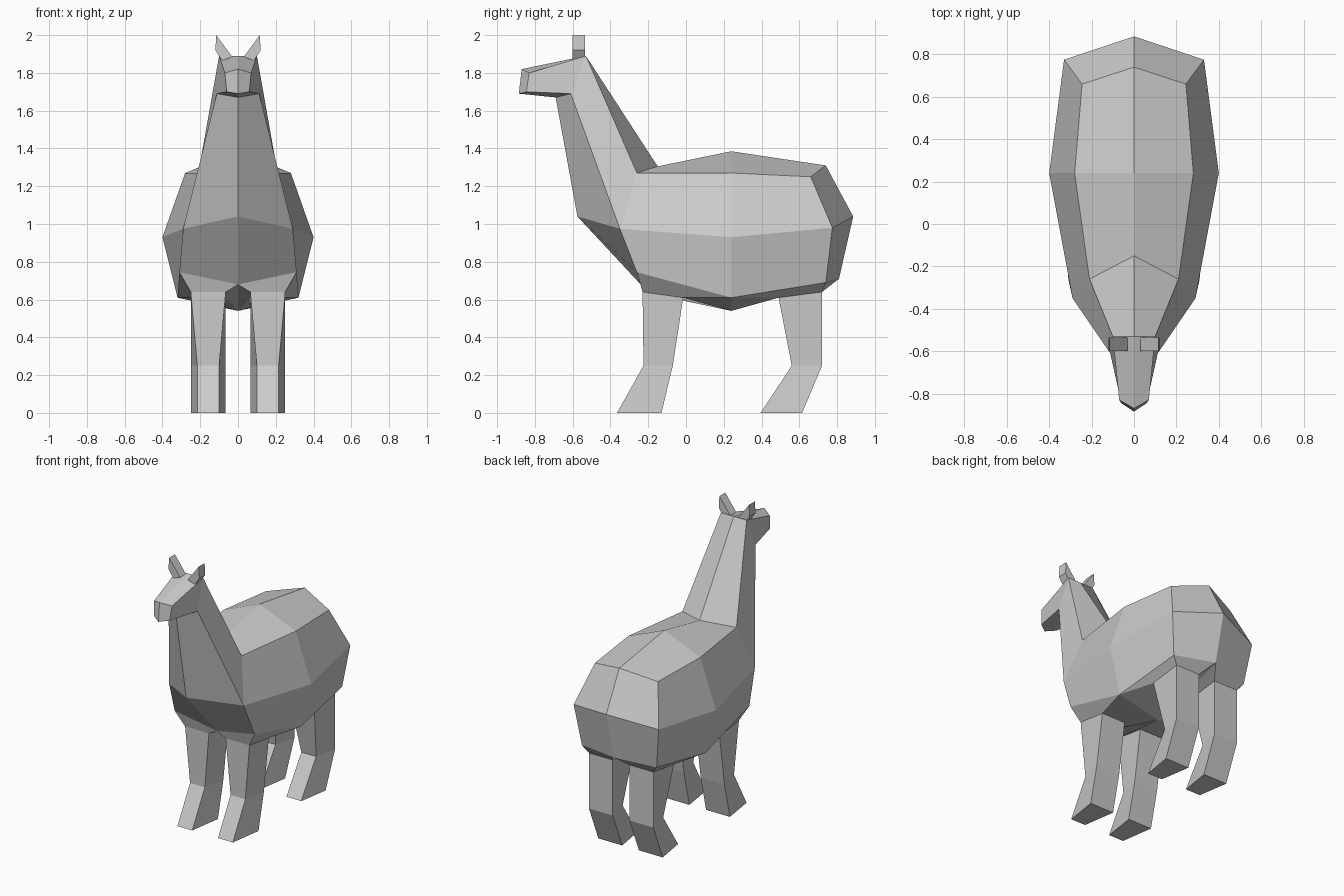
import bpy
import bmesh

cube = bpy.data.objects.get("Cube")
if cube:
    bpy.data.objects.remove(cube, do_unlink=True)

wool = bpy.data.materials.new("wool grey")
wool.use_nodes = True
grey = (0.6, 0.6, 0.6, 1)
wool.diffuse_color = grey
wool.node_tree.nodes["Principled BSDF"].inputs["Base Color"].default_value = grey

# Landmarks on the left half of the torso
torso = {
    "withers": (0, -0.15, 1.305), "shoulder": (0.21, -0.26, 1.27),
    "chest_side": (0.29, -0.35, 0.975), "elbow": (0.31, -0.26, 0.745),
    "chest": (0, -0.575, 1.04), "brisket": (0, -0.24, 0.68),
    "back": (0, 0.24, 1.385), "loin": (0.28, 0.24, 1.27),
    "flank": (0.4, 0.24, 0.93), "belly_side": (0.32, 0.24, 0.61),
    "belly": (0, 0.24, 0.54),
    "croup": (0, 0.74, 1.31), "hip": (0.245, 0.66, 1.25),
    "thigh": (0.33, 0.775, 0.98), "stifle": (0.29, 0.74, 0.69),
    "tail": (0, 0.885, 1.04), "crotch": (0, 0.81, 0.71),
}

# Landmarks on the left half of the head
head = {
    "poll": (0, -0.53, 1.89), "crown": (0.1, -0.53, 1.89),
    "jaw": (0.112, -0.61, 1.69), "throat": (0, -0.69, 1.67),
    "nose": (0, -0.87, 1.82), "nostril": (0.07, -0.83, 1.8),
    "lip": (0.06, -0.845, 1.7), "chin": (0, -0.885, 1.69),
}

points = {**torso, **head}

skin = [
    # torso sides and back
    "withers shoulder loin back", "back loin hip croup",
    "shoulder chest_side flank loin", "loin flank thigh hip",
    "chest_side elbow belly_side flank", "flank belly_side stifle thigh",
    # chest and rump
    "chest chest_side elbow brisket",
    "croup hip thigh tail", "tail thigh stifle crotch",
    # neck
    "withers shoulder crown poll", "shoulder chest_side jaw crown",
    "chest_side chest throat jaw",
    # head
    "poll crown nostril nose", "crown jaw lip nostril",
    "jaw throat chin lip", "nose nostril lip chin",
    # underside around the leg tops
    "elbow fore_a0 fore_b0 belly_side", "elbow fore_a0 fore_d0 brisket",
    "fore_b0 belly_side belly fore_c0", "fore_d0 fore_c0 belly brisket",
    "belly_side hind_a0 hind_b0 stifle", "stifle hind_b0 hind_c0 crotch",
    "hind_a0 belly_side belly hind_d0", "hind_d0 hind_c0 crotch belly",
]


def add_leg(name, rings):
    """Each ring: front y, front z, back y, back z, taper of the front edge."""
    for i, (y0, z0, y1, z1, taper) in enumerate(rings):
        points[f"{name}_a{i}"] = (0.25 - taper, y0, z0)
        points[f"{name}_b{i}"] = (0.25, y1, z1)
        points[f"{name}_c{i}"] = (0.065, y1, z1)
        points[f"{name}_d{i}"] = (0.065 + taper, y0, z0)
    for i in range(len(rings) - 1):
        for p, q in ("ab", "bc", "cd", "da"):
            skin.append(f"{name}_{p}{i} {name}_{q}{i} {name}_{q}{i+1} {name}_{p}{i+1}")
    skin.append(" ".join(f"{name}_{p}{len(rings) - 1}" for p in "abcd"))


add_leg("fore", [(-0.23, 0.64, -0.015, 0.61, 0),
                 (-0.225, 0.25, -0.07, 0.25, 0.035),
                 (-0.365, 0, -0.13, 0, 0.035)])
add_leg("hind", [(0.49, 0.61, 0.72, 0.64, 0),
                 (0.56, 0.25, 0.72, 0.25, 0.035),
                 (0.395, 0, 0.615, 0, 0.035)])


def finish(bm, name):
    """Mirror the left half, weld the seam and make a flat shaded object."""
    half = bm.verts[:] + bm.edges[:] + bm.faces[:]
    copy = bmesh.ops.duplicate(bm, geom=half)["geom"]
    for v in copy:
        if isinstance(v, bmesh.types.BMVert):
            v.co.x = -v.co.x
    bmesh.ops.remove_doubles(bm, verts=bm.verts[:], dist=0.0005)
    bmesh.ops.recalc_face_normals(bm, faces=bm.faces[:])
    mesh = bpy.data.meshes.new(name)
    bm.to_mesh(mesh)
    bm.free()
    mesh.materials.append(wool)
    obj = bpy.data.objects.new(name, mesh)
    bpy.context.collection.objects.link(obj)
    return obj


# Body with neck, head and legs as one skin
bm = bmesh.new()
verts = {key: bm.verts.new(co) for key, co in points.items()}
for face in skin:
    bm.faces.new([verts[key] for key in face.split()])
finish(bm, "body")

# Ears: a slanted profile pushed backwards
bm = bmesh.new()
profile = [(0.03, 1.885), (0.115, 2.0), (0.12, 1.92), (0.085, 1.865)]
ear = bm.faces.new([bm.verts.new((x, -0.6, z)) for x, z in profile])
push = bmesh.ops.extrude_face_region(bm, geom=[ear], use_keep_orig=True)["geom"]
for v in push:
    if isinstance(v, bmesh.types.BMVert):
        v.co.y += 0.065
finish(bm, "ears")
